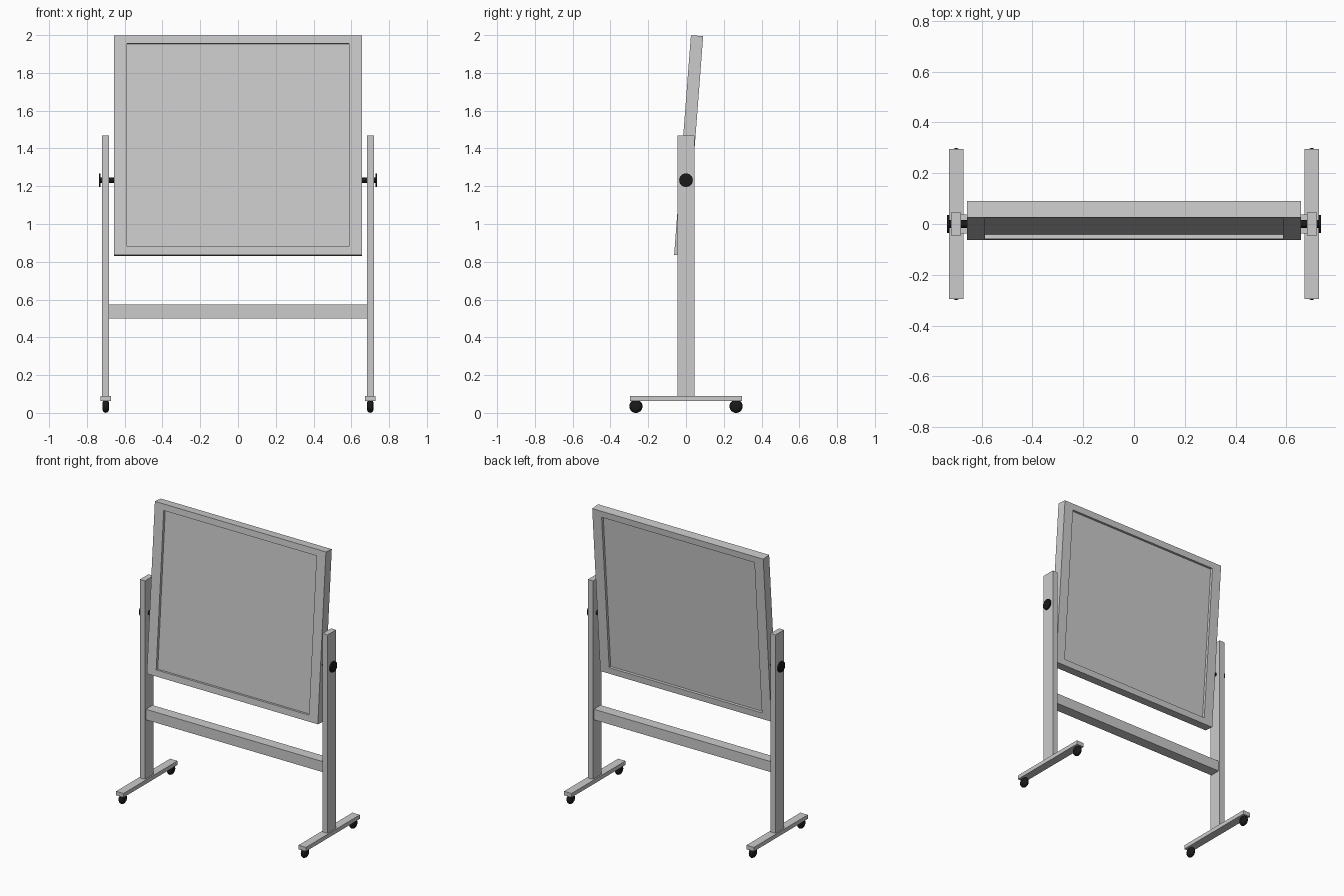
import bpy, bmesh, math
from mathutils import Matrix

if "Cube" in bpy.data.objects:
    bpy.data.objects.remove(bpy.data.objects["Cube"])

black = bpy.data.materials.new("black_rubber")
black.diffuse_color = (0.01, 0.01, 0.01, 1)
black.use_nodes = True
black.node_tree.nodes["Principled BSDF"].inputs["Base Color"].default_value = black.diffuse_color


def finish(name, bm, mat=None, mirror=(False, False), smooth=False):
    bmesh.ops.recalc_face_normals(bm, faces=bm.faces)
    me = bpy.data.meshes.new(name)
    bm.to_mesh(me)
    bm.free()
    ob = bpy.data.objects.new(name, me)
    bpy.context.collection.objects.link(ob)
    if mat:
        me.materials.append(mat)
    if smooth:
        bpy.ops.object.select_all(action='DESELECT')
        ob.select_set(True)
        bpy.context.view_layer.objects.active = ob
        bpy.ops.object.shade_smooth_by_angle(angle=math.radians(40))
    if any(mirror):
        m = ob.modifiers.new("mirror", 'MIRROR')
        m.use_axis = (mirror[0], mirror[1], False)
    return ob


def box(name, lo, hi, mirror=(False, False)):
    bm = bmesh.new()
    size = [b - a for a, b in zip(lo, hi)]
    mid = [(a + b) / 2 for a, b in zip(lo, hi)]
    bmesh.ops.create_cube(bm, size=1, matrix=Matrix.Translation(mid) @ Matrix.Diagonal((*size, 1)))
    return finish(name, bm, mirror=mirror)


def lathe_x(name, profile, centre, mirror, segments=32):
    # profile of (x offset, radius) points turned around an axis along x
    bm = bmesh.new()
    cx, cy, cz = centre
    rings = []
    for x, r in profile:
        rings.append([bm.verts.new((cx + x,
                                    cy + r * math.cos(2 * math.pi * i / segments),
                                    cz + r * math.sin(2 * math.pi * i / segments)))
                      for i in range(segments)])
    for a, b in zip(rings, rings[1:]):
        for i in range(segments):
            j = (i + 1) % segments
            bm.faces.new((a[i], a[j], b[j], b[i]))
    bm.faces.new(rings[0])
    bm.faces.new(rings[-1])
    return finish(name, bm, black, mirror, smooth=True)


# stand: uprights, feet, cross rail
box("upright_post", (0.682, -0.046, 0.09), (0.721, 0.046, 1.468), (True, False))
box("foot_bar", (0.672, -0.296, 0.062), (0.729, 0.296, 0.09), (True, False))
box("cross_rail", (-0.682, -0.037, 0.5), (0.682, 0.037, 0.573))

# castors, with rounded treads
lathe_x("castor_wheel",
        [(-0.018, 0.016), (-0.015, 0.025), (-0.009, 0.032), (0, 0.035),
         (0.009, 0.032), (0.015, 0.025), (0.018, 0.016)],
        (0.7, 0.265, 0.035), (True, True))

# pivot axle with end knob
PIVOT_Z = 1.232
lathe_x("pivot_knob",
        [(0.65, 0.015), (0.727, 0.015), (0.727, 0.036), (0.737, 0.036)],
        (0, 0, PIVOT_Z), (True, False))

# board: frame with a recessed panel on both faces, tilted about the pivot
HALF_W, HALF_T, HALF_H = 0.657, 0.0325, 0.583
RIM_X, RIM_Z, RECESS = 0.07, 0.062, 0.018
bm = bmesh.new()
bmesh.ops.create_cube(bm, size=1, matrix=Matrix.Diagonal((2 * HALF_W, 2 * HALF_T, 2 * HALF_H, 1)))
for side in (-1, 1):
    face = next(f for f in bm.faces if f.normal.y * side > 0.9)
    bmesh.ops.inset_individual(bm, faces=[face], thickness=RIM_Z)
    for v in face.verts:
        v.co.x = math.copysign(HALF_W - RIM_X, v.co.x)
    inner = bmesh.ops.extrude_discrete_faces(bm, faces=[face])["faces"][0]
    for v in inner.verts:
        v.co.y -= side * RECESS
tilt = Matrix.Rotation(math.radians(-4.37), 4, 'X')
bm.transform(Matrix.Translation((0, 0, PIVOT_Z)) @ tilt @ Matrix.Translation((0, 0, 0.184)))
finish("tilting_board", bm)
